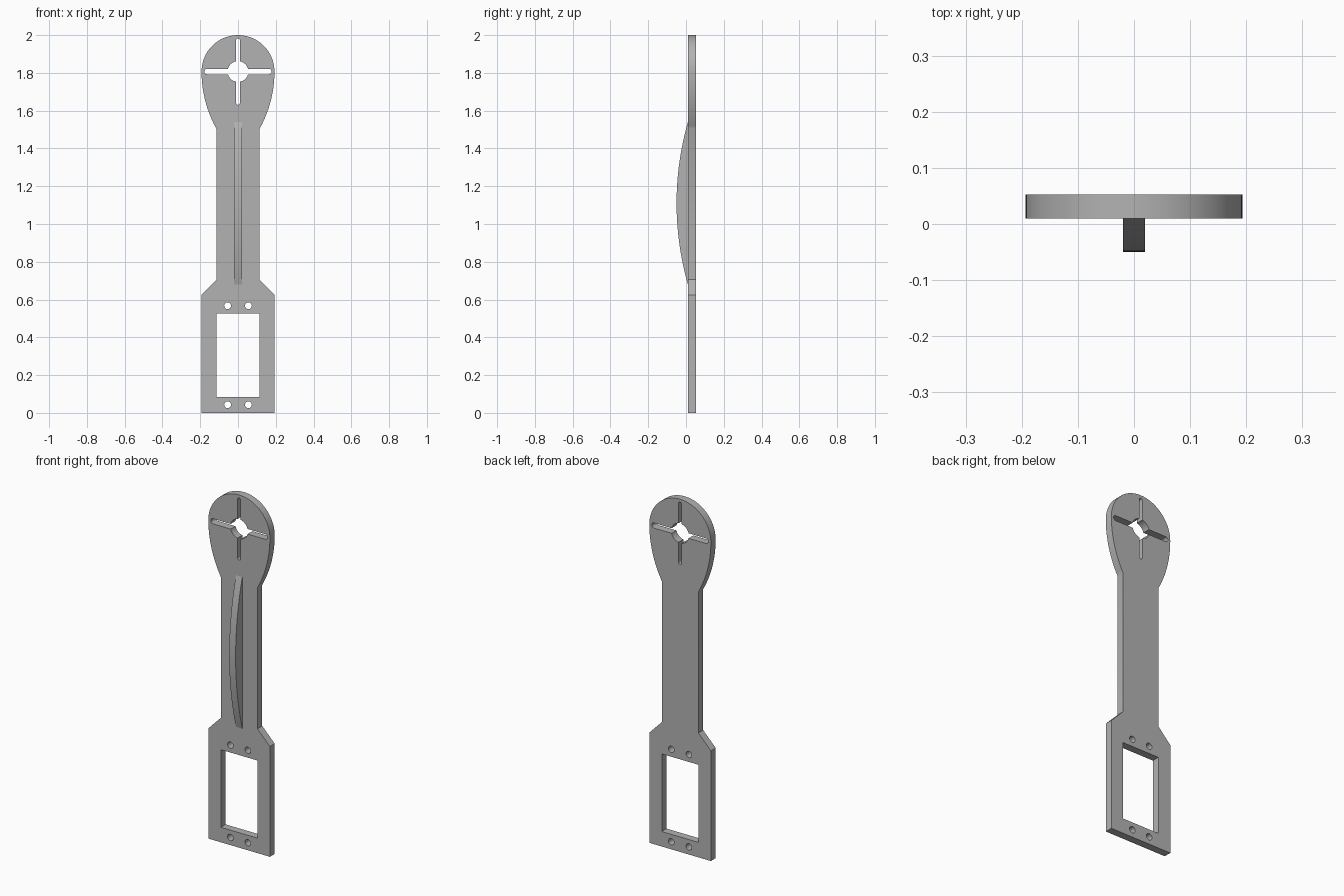
import bpy, bmesh
from math import sin, cos, pi, asin, sqrt

cube = bpy.data.objects.get("Cube")
if cube:
    bpy.data.objects.remove(cube, do_unlink=True)

grey = bpy.data.materials.new("plain grey")
grey.use_nodes = True
colour = (0.45, 0.45, 0.45, 1)
grey.diffuse_color = colour
grey.node_tree.nodes["Principled BSDF"].inputs["Base Color"].default_value = colour

FRONT, BACK = 0.01, 0.053        # plate faces
HALF, NECK = 0.193, 0.115        # half widths of the ends and of the neck
HEAD_Z, HEAD_END = 1.807, 1.505  # head centre and where it meets the neck


def arc(cx, cz, r, start, end, n):
    """Points on an arc in the x-z plane."""
    steps = [start + (end - start) * i / n for i in range(n + 1)]
    return [(cx + r * cos(a), cz + r * sin(a)) for a in steps]


def circle(cx, cz, r, n=32):
    return arc(cx, cz, r, 0, 2 * pi, n)[:-1]


def cross(cz, hub, arms):
    """Round hub with four round-ended slots; arms hold (length, half width)."""
    pts = []
    for k in range(4):
        length, w = arms[k % 2]
        next_w = arms[(k + 1) % 2][1]
        tip = arc(length - w, 0, w, -pi / 2, pi / 2, 10)
        hub_arc = arc(0, 0, hub, asin(w / hub), pi / 2 - asin(next_w / hub), 10)
        c, s = (1, 0, -1, 0)[k], (0, 1, 0, -1)[k]
        pts += [(x * c - z * s, cz + x * s + z * c) for x, z in tip + hub_arc]
    return pts


def finish(obj):
    obj.data.materials.clear()
    obj.data.materials.append(grey)
    bpy.ops.object.select_all(action='DESELECT')
    obj.select_set(True)
    bpy.context.view_layer.objects.active = obj
    bpy.ops.object.shade_smooth_by_angle(angle=pi / 6)


# Plate outline: right half from the base up to the crown, then mirrored
flank_r = ((HALF - NECK) ** 2 + (HEAD_Z - HEAD_END) ** 2) / (2 * (HALF - NECK))
flank_a = asin((HEAD_Z - HEAD_END) / flank_r)
half = [(HALF, 0), (HALF, 0.625), (NECK, 0.705)]
half += arc(HALF - flank_r, HEAD_Z, flank_r, -flank_a, 0, 16)
half += arc(0, HEAD_Z, HALF, 0, pi / 2, 24)[1:]
outline = half + [(-x, z) for x, z in reversed(half[:-1])]

# Openings: servo window, screw holes and slotted hub
window = [(-NECK, 0.085), (NECK, 0.085), (NECK, 0.525), (-NECK, 0.525)]
holes = [circle(x, z, 0.018) for x in (-0.055, 0.055) for z in (0.043, 0.567)]
slots = cross(HEAD_Z, 0.055, [(0.178, 0.0145), (0.176, 0.01)])

# Arm plate, filled with its openings left empty
curve = bpy.data.curves.new("arm_plate_outline", 'CURVE')
curve.dimensions = '2D'
curve.fill_mode = 'BOTH'
curve.extrude = (BACK - FRONT) / 2
for loop in [outline, window, slots] + holes:
    spline = curve.splines.new('POLY')
    spline.points.add(len(loop) - 1)
    for p, (x, z) in zip(spline.points, loop):
        p.co = (x, z, 0, 1)
    spline.use_cyclic_u = True
source = bpy.data.objects.new("arm_plate_source", curve)
bpy.context.collection.objects.link(source)
bpy.context.view_layer.update()
mesh = bpy.data.meshes.new_from_object(
    source.evaluated_get(bpy.context.evaluated_depsgraph_get()))
bpy.data.objects.remove(source, do_unlink=True)

bm = bmesh.new()
bm.from_mesh(mesh)
bmesh.ops.remove_doubles(bm, verts=bm.verts, dist=1e-5)
for v in bm.verts:
    x, z, depth = v.co
    v.co = (x, (FRONT + BACK) / 2 - depth, z)
bmesh.ops.recalc_face_normals(bm, faces=bm.faces)
bm.to_mesh(mesh)
bm.free()
mesh.name = "arm_plate"
plate = bpy.data.objects.new("arm_plate", mesh)
bpy.context.collection.objects.link(plate)
finish(plate)

# Bowed stiffening rib on the front of the neck
RIB_Z, RIB_LEN, RIB_RISE, RIB_W = 1.11, 0.43, 0.06, 0.02
rib_r = (RIB_LEN ** 2 + RIB_RISE ** 2) / (2 * RIB_RISE)
bm = bmesh.new()
profile = []
for i in range(33):
    dz = RIB_LEN * (i / 16 - 1)
    y = FRONT - RIB_RISE + rib_r - sqrt(rib_r ** 2 - dz ** 2)
    profile.append(bm.verts.new((-RIB_W, y, RIB_Z + dz)))
side = bm.faces.new(profile)
swept = bmesh.ops.extrude_face_region(bm, geom=[side])
bmesh.ops.translate(bm, vec=(2 * RIB_W, 0, 0),
                    verts=[g for g in swept["geom"] if isinstance(g, bmesh.types.BMVert)])
bmesh.ops.recalc_face_normals(bm, faces=bm.faces)
rib_mesh = bpy.data.meshes.new("neck_rib")
bm.to_mesh(rib_mesh)
bm.free()
rib = bpy.data.objects.new("neck_rib", rib_mesh)
bpy.context.collection.objects.link(rib)
finish(rib)
